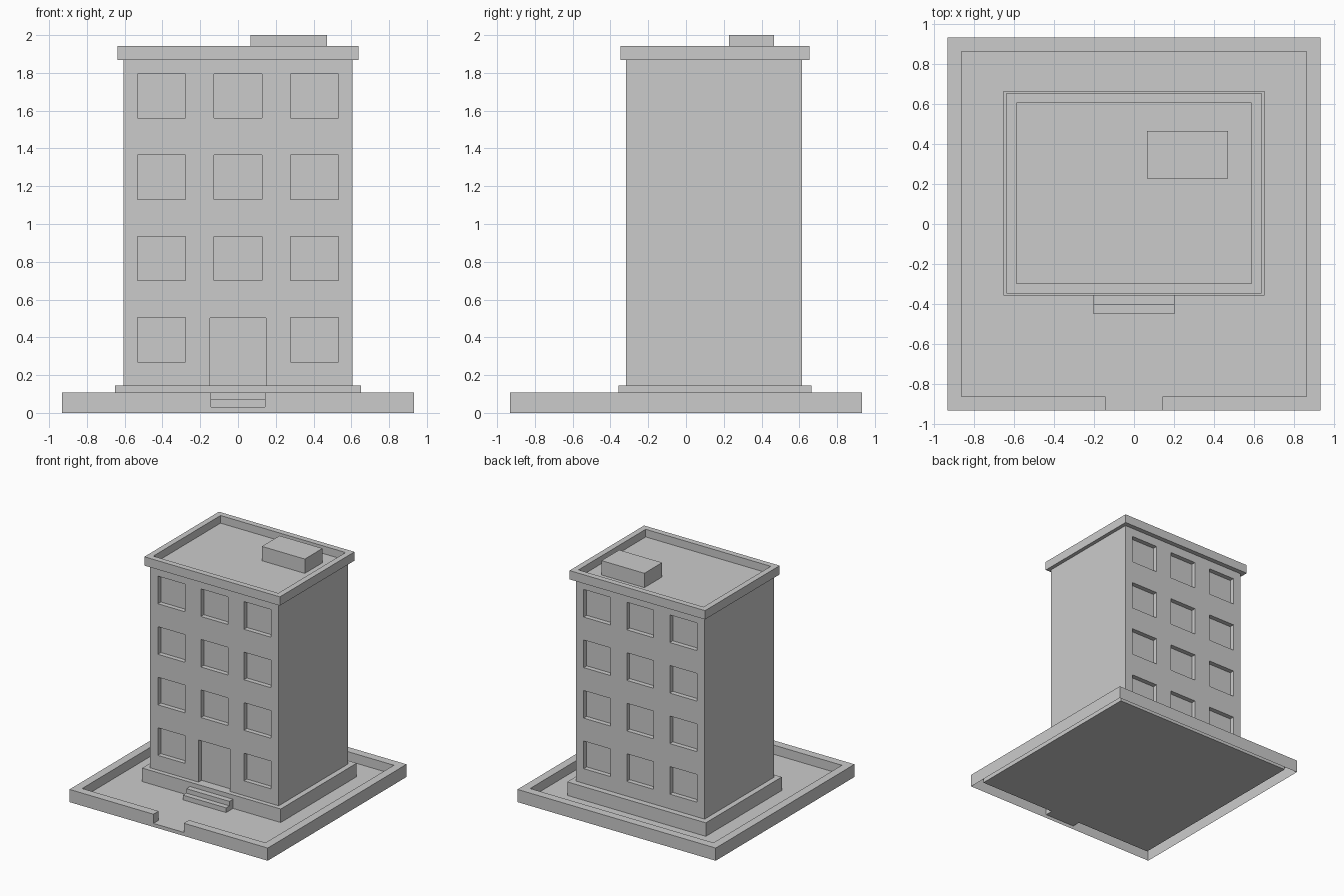
import bpy, bmesh

if "Cube" in bpy.data.objects:
    bpy.data.objects.remove(bpy.data.objects["Cube"])


def finish(bm, name):
    me = bpy.data.meshes.new(name)
    bm.to_mesh(me)
    bm.free()
    ob = bpy.data.objects.new(name, me)
    bpy.context.collection.objects.link(ob)
    return ob


def add_box(bm, x0, x1, y0, y1, z0, z1):
    vs = bmesh.ops.create_cube(bm, size=1)["verts"]
    for v in vs:
        v.co.x = x1 if v.co.x > 0 else x0
        v.co.y = y1 if v.co.y > 0 else y0
        v.co.z = z1 if v.co.z > 0 else z0


def box(name, *dims):
    bm = bmesh.new()
    add_box(bm, *dims)
    return finish(bm, name)


def add_prism(bm, outline, z0, z1, top=False):
    lo = [bm.verts.new((x, y, z0)) for x, y in outline]
    hi = [bm.verts.new((x, y, z1)) for x, y in outline]
    for i in range(len(lo)):
        j = (i + 1) % len(lo)
        bm.faces.new((lo[i], lo[j], hi[j], hi[i]))
    if top:
        bm.faces.new(hi)


# Yard: ground sheet, low perimeter wall with a gate gap, skirt, open underneath
O, I, G, GROUND = 0.933, 0.863, 0.143, 0.03
outer = [(G, -O), (O, -O), (O, O), (-O, O), (-O, -O), (-G, -O)]
inner = [(-G, -I), (-I, -I), (-I, I), (I, I), (I, -I), (G, -I)]
bm = bmesh.new()
add_prism(bm, outer + inner, GROUND, 0.108, top=True)
add_prism(bm, outer, 0, GROUND)
floor = [(-G, -O), (G, -O)] + inner[::-1]
bm.faces.new([bm.verts.new((x, y, GROUND)) for x, y in floor])
bmesh.ops.remove_doubles(bm, verts=bm.verts, dist=1e-4)
finish(bm, "yard")

# Plinth and entrance steps
box("plinth", -0.652, 0.652, -0.357, 0.665, GROUND, 0.145)
box("lower_step", -0.203, 0.203, -0.45, -0.35, GROUND, 0.07)
box("upper_step", -0.203, 0.203, -0.405, -0.35, 0.07, 0.108)

# Building body with recessed windows and door
Y0, Y1, DEPTH = -0.318, 0.615, 0.04
body = box("building_body", -0.606, 0.606, Y0, Y1, 0.1, 1.872)
bm = bmesh.new()
for side in ("front", "back"):
    ya, yb = (Y0 - 0.1, Y0 + DEPTH) if side == "front" else (Y1 - DEPTH, Y1 + 0.1)
    for row in range(4):
        z = 0.27 + 0.43 * row
        for x in (-0.405, 0, 0.405):
            if side == "front" and row == 0 and x == 0:
                add_box(bm, -0.148, 0.148, ya, yb, 0.14, 0.503)
            else:
                add_box(bm, x - 0.127, x + 0.127, ya, yb, z, z + 0.235)
cutter = finish(bm, "opening_cutter")
cutter.hide_render = True
mod = body.modifiers.new("openings", "BOOLEAN")
mod.object = cutter
mod.operation = "DIFFERENCE"
mod.solver = "EXACT"
bpy.context.view_layer.objects.active = body
bpy.ops.object.modifier_apply(modifier=mod.name)
bpy.data.objects.remove(cutter)

# Roof slab with sunken deck inside the parapet
bm = bmesh.new()
add_box(bm, -0.638, 0.638, -0.348, 0.655, 1.868, 1.943)
bm.normal_update()
top = max(bm.faces, key=lambda f: f.calc_center_median().z)
deck = bmesh.ops.inset_region(bm, faces=[top], thickness=0.07)
walls = bmesh.ops.extrude_face_region(bm, geom=[top])
bmesh.ops.translate(bm, vec=(0, 0, -0.065),
                    verts=[g for g in walls["geom"] if isinstance(g, bmesh.types.BMVert)])
if top.is_valid:
    bmesh.ops.delete(bm, geom=[top], context="FACES_ONLY")
bmesh.ops.recalc_face_normals(bm, faces=bm.faces)
finish(bm, "roof_parapet")

# Rooftop hut
box("roof_hut", 0.066, 0.47, 0.227, 0.465, 1.873, 2.0)
